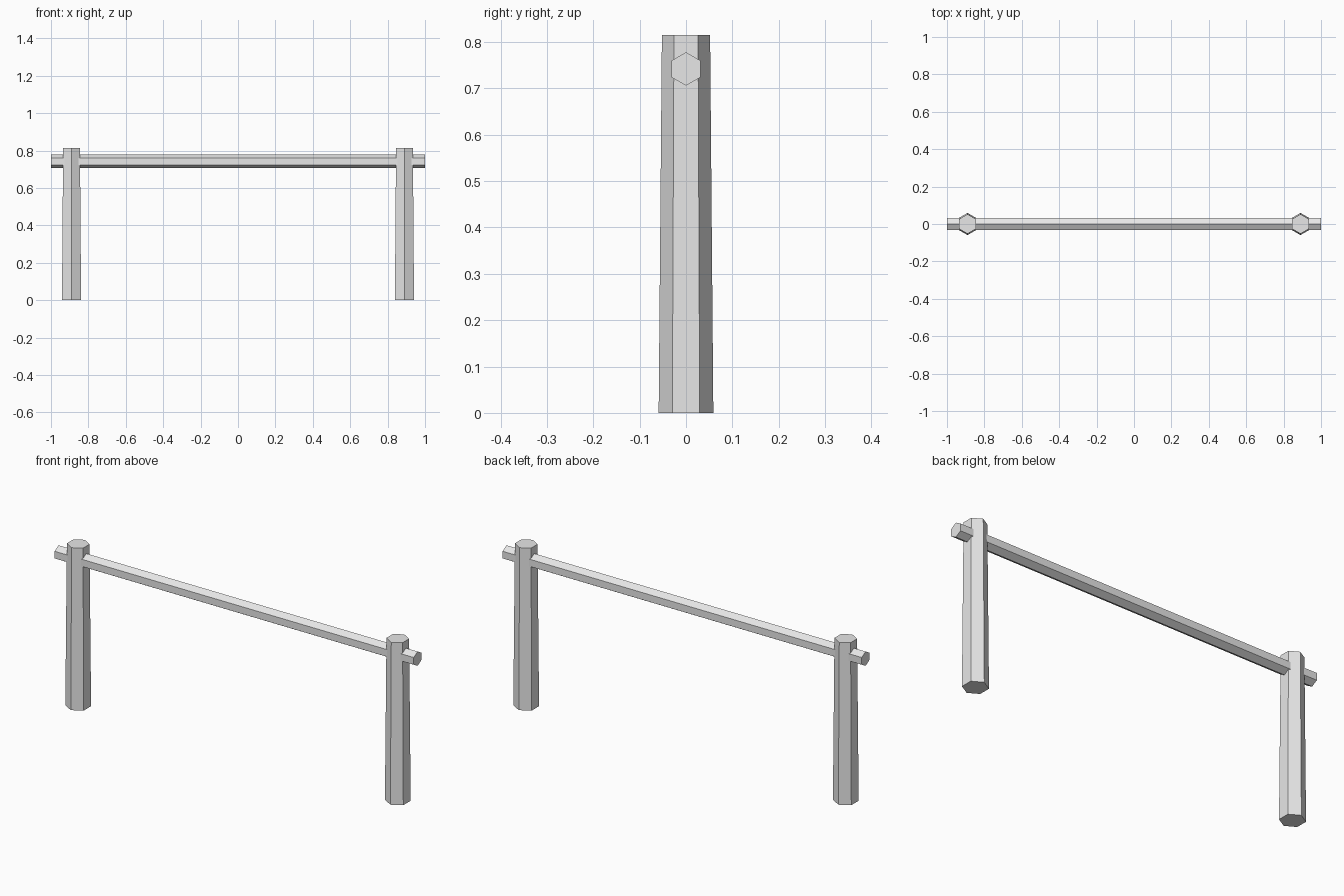
import bpy, bmesh
from math import radians
from mathutils import Matrix

cube = bpy.data.objects.get("Cube")
if cube:
    bpy.data.objects.remove(cube, do_unlink=True)

GREY = (0.8, 0.8, 0.8, 1.0)
grey = bpy.data.materials.new("plain grey")
grey.use_nodes = True
grey.diffuse_color = GREY
for node in grey.node_tree.nodes:
    if node.type == 'BSDF_PRINCIPLED':
        node.inputs["Base Color"].default_value = GREY


def hex_beam(name, r_start, r_end, length, matrix):
    """Capped six-sided beam along local z, with corners on local +y and -y."""
    bm = bmesh.new()
    bmesh.ops.create_cone(bm, cap_ends=True, cap_tris=False, segments=6,
                          radius1=r_start, radius2=r_end, depth=length, matrix=matrix)
    mesh = bpy.data.meshes.new(name)
    bm.to_mesh(mesh)
    bm.free()
    mesh.materials.append(grey)
    obj = bpy.data.objects.new(name, mesh)
    bpy.context.collection.objects.link(obj)
    return obj


# Two tapered upright posts
post_height = 0.815
for side, sign in (("left", 1), ("right", -1)):
    hex_beam(side + "_post", 0.059, 0.052, post_height,
             Matrix.Translation((sign * 0.89, 0, post_height / 2)))

# Horizontal rail through both posts, with a corner edge on top
lay_down = Matrix.Rotation(radians(90), 4, 'Y') @ Matrix.Rotation(radians(90), 4, 'Z')
hex_beam("rail", 0.036, 0.036, 2.0, Matrix.Translation((0, 0, 0.742)) @ lay_down)
